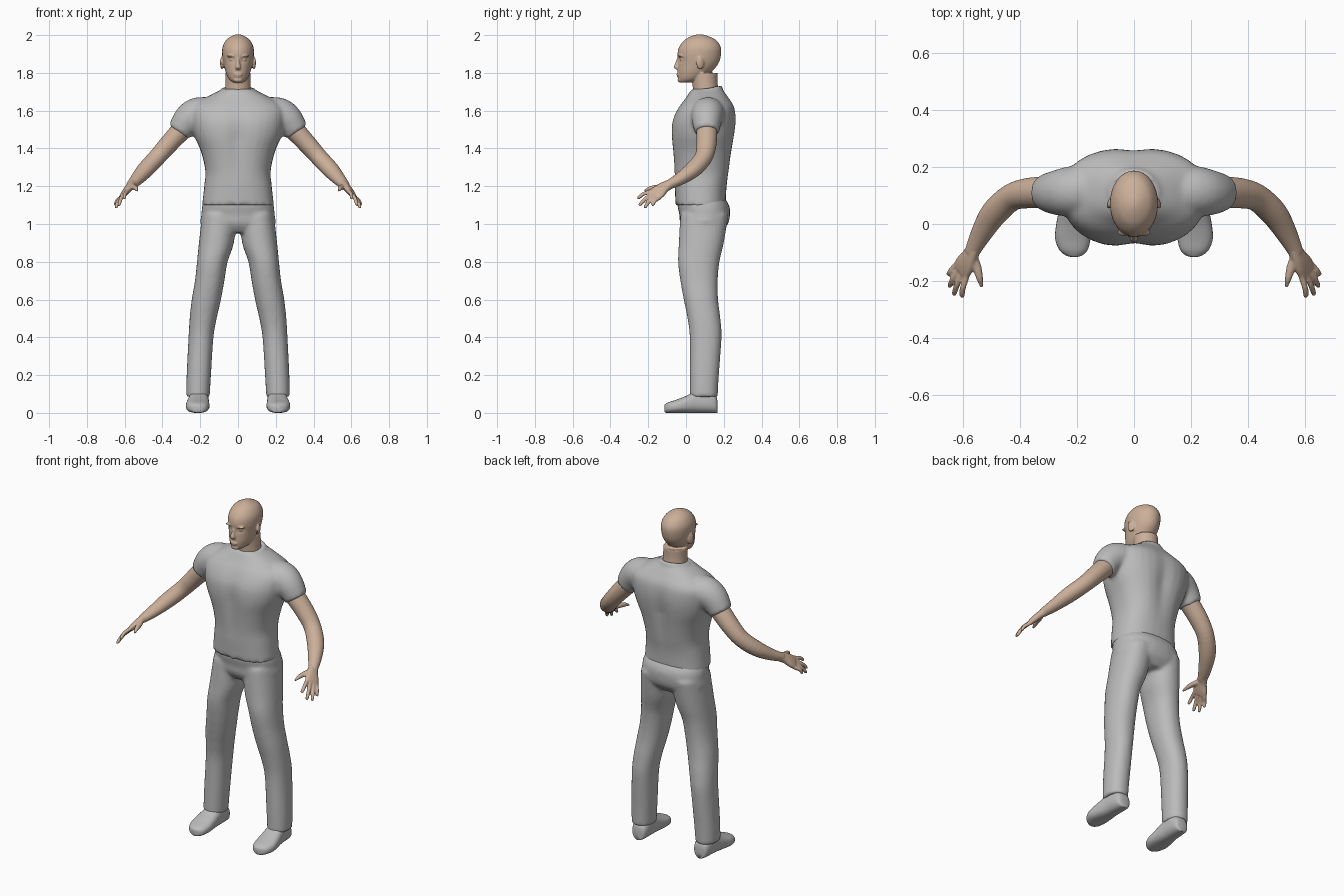
import bpy, bmesh, math
from mathutils import Vector, Matrix

if "Cube" in bpy.data.objects:
    bpy.data.objects.remove(bpy.data.objects["Cube"])

X, Y, Z = Vector((1, 0, 0)), Vector((0, 1, 0)), Vector((0, 0, 1))


def material(name, rgb):
    m = bpy.data.materials.new(name)
    m.diffuse_color = (*rgb, 1)
    m.use_nodes = True
    m.node_tree.nodes["Principled BSDF"].inputs["Base Color"].default_value = m.diffuse_color
    return m


CLOTH = material("grey cloth", (0.50, 0.50, 0.50))
SKIN = material("skin", (0.60, 0.43, 0.32))


def smooth_keys(keys, sub):
    """Catmull-Rom interpolation of (x, y, z, a, b) rows."""
    out = []
    for i in range(len(keys) - 1):
        p = [keys[max(0, min(len(keys) - 1, i + d))] for d in (-1, 0, 1, 2)]
        for s in range(sub):
            t = s / sub
            out.append([0.5 * (2 * q + (r - o) * t + (2*o - 5*q + 4*r - w) * t * t
                               + (3*q - o - 3*r + w) * t ** 3)
                        for o, q, r, w in zip(*p)])
    return out + [list(keys[-1])]


def sweep(bm, keys, tangent=None, u=None, power=2.0, n=32, sub=4):
    """Closed loft of superellipse rings along the keys."""
    rows = smooth_keys(keys, sub)
    pts = [Vector(r[:3]) for r in rows]
    rings = []
    for i, r in enumerate(rows):
        t = tangent or (pts[min(i + 1, len(pts) - 1)] - pts[max(i - 1, 0)]).normalized()
        side = (u or t.cross(Z)).normalized()
        up = t.cross(side).normalized()
        ring = []
        for k in range(n):
            c, s = math.cos(math.tau * k / n), math.sin(math.tau * k / n)
            e = 2 / power
            ring.append(bm.verts.new(pts[i]
                        + side * r[3] * math.copysign(abs(c) ** e, c)
                        + up * r[4] * math.copysign(abs(s) ** e, s)))
        rings.append(ring)
    for a, b in zip(rings, rings[1:]):
        for k in range(n):
            bm.faces.new((a[k], a[(k + 1) % n], b[(k + 1) % n], b[k]))
    bm.faces.new(rings[0][::-1])
    bm.faces.new(rings[-1])
    return [v for ring in rings for v in ring]


def column(bm, rows, power=2.0):
    """Upright loft from rows of (z, x0, x1, y0, y1)."""
    return sweep(bm, [((a + b) / 2, (c + d) / 2, z, (b - a) / 2, (d - c) / 2)
                      for z, a, b, c, d in rows], Z, X, power)


def ball(bm, loc, size, rot=None):
    m = Matrix.Translation(loc) @ (rot or Matrix()) @ Matrix.Diagonal((*size, 1))
    bmesh.ops.create_uvsphere(bm, u_segments=20, v_segments=12, radius=1, matrix=m)


def finish(name, bm, mat, voxel=0, smooth=0, mirror=False):
    bmesh.ops.recalc_face_normals(bm, faces=bm.faces)
    me = bpy.data.meshes.new(name)
    bm.to_mesh(me)
    bm.free()
    me.materials.append(mat)
    for p in me.polygons:
        p.use_smooth = True
    ob = bpy.data.objects.new(name, me)
    bpy.context.collection.objects.link(ob)
    if voxel:
        rm = ob.modifiers.new("fuse", 'REMESH')
        rm.mode, rm.voxel_size, rm.use_smooth_shade = 'VOXEL', voxel, True
        sm = ob.modifiers.new("soften", 'SMOOTH')
        sm.factor, sm.iterations = 0.5, smooth
    if mirror:
        ob.modifiers.new("mirror", 'MIRROR')
    return ob


# Shirt: torso with chest and spine grooves, sleeves and collar
bm = bmesh.new()
torso = column(bm, [(z, -w, w, a, b) for z, w, a, b in (
    (1.10, .19, -.055, .21), (1.20, .179, -.06, .215), (1.28, .173, -.065, .23),
    (1.38, .195, -.075, .247), (1.47, .232, -.083, .262), (1.55, .25, -.075, .268),
    (1.62, .245, -.04, .258), (1.67, .17, 0, .225), (1.715, .08, .03, .19))], 2.4)
for v in torso:
    fade = max(0, 1 - abs(v.co.z - 1.45) / 0.24)
    groove = 0.02 * fade * math.exp(-(v.co.x / 0.05) ** 2)
    v.co.y += groove if v.co.y < 0.09 else -groove
for s in (1, -1):
    sweep(bm, [(s * .12, .12, 1.585, .085, .08), (s * .21, .115, 1.585, .088, .086),
               (s * .265, .11, 1.55, .08, .081), (s * .312, .11, 1.487, .064, .064)])
loop = [(.08 * math.cos(a), .11 + .075 * math.sin(a), 1.708 + .014 * math.sin(a))
        for a in [math.tau * k / 24 for k in range(25)]]
sweep(bm, [(*p, .011, .014) for p in loop], n=10, sub=1)
finish("shirt", bm, CLOTH, 0.011, 4)

# Trousers: hips and two legs fused together
bm = bmesh.new()
column(bm, [(z, -w, w, a, b) for z, w, a, b in (
    (1.15, .17, -.035, .195), (1.10, .189, -.045, .228), (1.05, .194, -.035, .233),
    (1.00, .197, -.03, .222), (.955, .15, .0, .185))], 2.3)
LEG = ((1.05, .005, .19, -.03, .225), (.9, .022, .207, -.038, .2), (.8, .055, .217, -.042, .177),
       (.7, .072, .228, -.03, .168), (.6, .09, .245, -.012, .17), (.5, .113, .256, .008, .182),
       (.4, .13, .262, .02, .188), (.2, .143, .272, .02, .174), (.085, .15, .274, .02, .168))
for s in (1, -1):
    column(bm, [(z, *sorted((s * a, s * b)), c, d) for z, a, b, c, d in LEG], 2.2)
finish("trousers", bm, CLOTH, 0.011, 4)

# Shoes: rings from heel to toe, (y, centre x, half width, height)
bm = bmesh.new()
SHOE = ((.167, .205, .018, .06), (.158, .205, .04, .09), (.12, .206, .05, .12), (.06, .208, .053, .118),
        (0, .212, .06, .09), (-.05, .214, .062, .07), (-.09, .212, .05, .057), (-.109, .21, .03, .045),
        (-.115, .21, .012, .034))
sweep(bm, [(x, y, max(h / 2, .024), w, h / 2) for y, x, w, h in SHOE], Y, X, 2.5)
finish("shoes", bm, CLOTH, mirror=True)

# Arms with palm, fingers and thumb
bm = bmesh.new()
sweep(bm, [(.24, .11, 1.545, .055, .055), (.30, .11, 1.495, .056, .054), (.37, .108, 1.42, .053, .05),
           (.43, .092, 1.352, .048, .046), (.49, .037, 1.288, .047, .043),
           (.535, -.035, 1.237, .037, .033), (.568, -.10, 1.203, .026, .023)])
across = Vector((.54, .65, -.54)).normalized()
knuckle = Vector((.605, -.165, 1.155))
sweep(bm, [(.558, -.08, 1.213, .026, .022), (.575, -.115, 1.195, .032, .02),
           (.592, -.142, 1.173, .041, .018), (*knuckle, .042, .013)], u=across, power=2.5)
TIPS = ((.603, -.258, 1.135), (.632, -.25, 1.098), (.648, -.222, 1.085), (.651, -.18, 1.098))
for i, tip in enumerate(TIPS):
    base = knuckle + across * (-.033 + .022 * i)
    tip = Vector(tip)
    mid = base.lerp(tip, .5) + Vector((.004, -.003, .005))
    back = base.lerp(tip, -.25)
    sweep(bm, [(*back, .010, .010), (*base, .011, .011), (*mid, .0105, .0105),
               (*base.lerp(tip, .9), .009, .009), (*tip, .004, .004)], n=14)
sweep(bm, [(.565, -.11, 1.2, .016, .016), (.55, -.15, 1.195, .016, .014),
           (.54, -.19, 1.188, .012, .012), (.533, -.222, 1.175, .005, .005)], n=14)
finish("arms", bm, SKIN, 0.005, 3, mirror=True)

# Head: skull, neck, nose, lips, brow and ears, with pressed-in eye sockets
bm = bmesh.new()
skull = column(bm, [(z, -w, w, a, b) for z, w, a, b in (
    (1.748, .022, -.03, .02), (1.765, .046, -.04, .08), (1.80, .064, -.044, .13),
    (1.85, .077, -.042, .172), (1.90, .084, -.045, .186), (1.94, .081, -.035, .183),
    (1.975, .062, -.006, .158), (1.995, .034, .03, .115), (2.004, .01, .06, .085))])
for v in skull:
    if v.co.y < .03:
        d = ((abs(v.co.x) - .034) / .017) ** 2 + ((v.co.z - 1.872) / .014) ** 2
        v.co.y += .012 * math.exp(-d)
column(bm, [(1.62, -.078, .078, .04, .2), (1.72, -.068, .068, .036, .17), (1.80, -.066, .066, .03, .168)])
sweep(bm, [(0, -.036, 1.885, .007, .008), (0, -.046, 1.855, .009, .01),
           (0, -.051, 1.83, .015, .013), (0, -.044, 1.818, .012, .008)], Z, X, n=16)
ball(bm, (0, -.041, 1.792), (.024, .010, .006))
ball(bm, (0, -.038, 1.782), (.020, .011, .006))
ball(bm, (0, -.032, 1.762), (.024, .013, .012))
for s in (1, -1):
    ball(bm, (s * .033, -.029, 1.889), (.027, .013, .006))
    ball(bm, (s * .033, -.022, 1.871), (.013, .010, .008))
    ball(bm, (s * .084, .075, 1.853), (.009, .022, .034), Matrix.Rotation(s * .35, 4, 'Z'))
finish("head", bm, SKIN, 0.005, 2)
